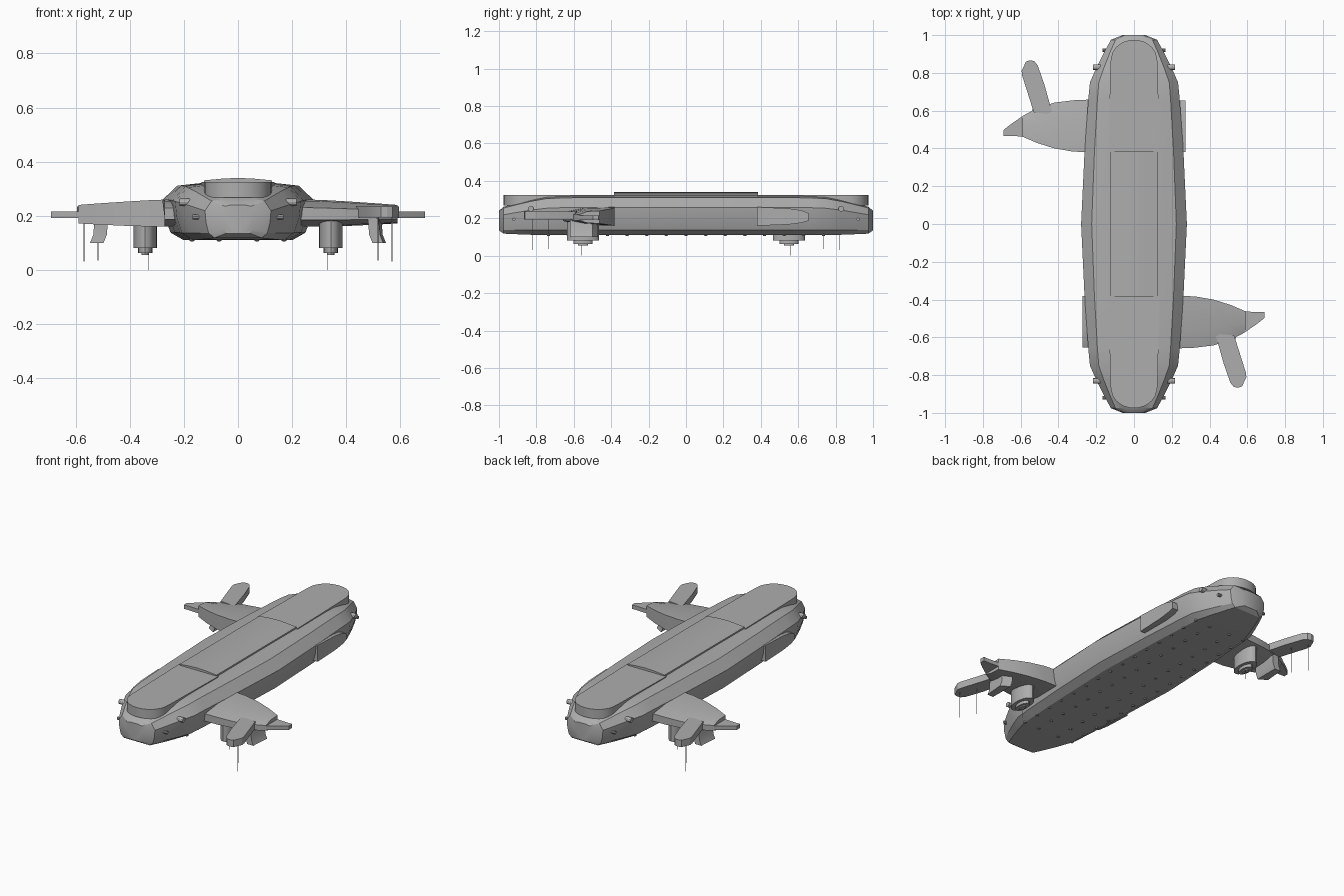
import bpy, bmesh, math
from mathutils import Matrix, Vector

if "Cube" in bpy.data.objects:
    bpy.data.objects.remove(bpy.data.objects["Cube"])

grey = bpy.data.materials.new("hull_grey")
grey.diffuse_color = (0.42, 0.42, 0.42, 1)
grey.use_nodes = True
grey.node_tree.nodes["Principled BSDF"].inputs["Base Color"].default_value = grey.diffuse_color


def finish(name, bm, turn, angle=30):
    """Turn a bmesh into an object, optionally rotated half a turn about z."""
    if turn:
        bm.transform(Matrix.Rotation(math.pi, 4, 'Z'))
    bmesh.ops.recalc_face_normals(bm, faces=bm.faces)
    me = bpy.data.meshes.new(name)
    bm.to_mesh(me)
    bm.free()
    me.materials.append(grey)
    ob = bpy.data.objects.new(name, me)
    bpy.context.collection.objects.link(ob)
    bpy.ops.object.select_all(action='DESELECT')
    ob.select_set(True)
    bpy.context.view_layer.objects.active = ob
    bpy.ops.object.shade_smooth_by_angle(angle=math.radians(angle))
    return ob


def loft(name, rings, turn=False, angle=30):
    bm = bmesh.new()
    vs = [[bm.verts.new(p) for p in r] for r in rings]
    n = len(vs[0])
    for a, b in zip(vs, vs[1:]):
        for i in range(n):
            j = (i + 1) % n
            bm.faces.new((a[i], a[j], b[j], b[i]))
    bm.faces.new(vs[0])
    bm.faces.new(vs[-1])
    return finish(name, bm, turn, angle)


def prism(name, outline, z0, z1, turn=False):
    return loft(name, [[(x, y, z) for x, y in outline] for z in (z0, z1)], turn)


def drum(name, centre, steps, turn=False, stretch=1, tilt=None, sides=20):
    """Stepped round body: steps are (radius, height) pairs."""
    m = Matrix.Translation(Vector(centre)) @ (tilt or Matrix())
    rings = [[m @ Vector((r * math.cos(t), r * stretch * math.sin(t), h))
              for t in [2 * math.pi * k / sides for k in range(sides)]] for r, h in steps]
    return loft(name, rings, turn)


# Hull: stations of (distance from middle, half width, bottom, top)
half = [(0, .28, .11, .322), (.38, .262, .11, .322), (.66, .242, .11, .32),
        (.75, .233, .11, .315), (.83, .198, .112, .30), (.91, .158, .115, .28),
        (.975, .122, .118, .262), (1.0, .06, .135, .24)]
stations = [(-y, w, b, t) for y, w, b, t in reversed(half)] + half[1:]
section = [(0, 0), (.72, 0), (.89, .13), (.97, .4), (1, .7), (.8, .95), (.45, 1), (0, 1)]
rings = []
for y, w, b, t in stations:
    side = [(f * w, b + g * (t - b)) for f, g in section]
    loop = side + [(-x, z) for x, z in side[-2:0:-1]]
    rings.append([(x, y, z) for x, z in loop])
loft("hull", rings, angle=28)

# Raised crown in the middle of the roof
crown = [(-.125, .30), (-.125, .331), (-.06, .337), (0, .34), (.06, .337), (.125, .331), (.125, .30)]
loft("roof_crown", [[(x, y, z) for x, z in crown] for y in (-.385, .385)])

for turn in (False, True):
    # Roof plate with a rounded overhanging end
    arc = [(.125 * math.cos(t), -.84 - .135 * abs(math.sin(t)) ** .8)
           for t in [math.pi * k / 14 for k in range(15)]]
    prism("end_roof_plate", [(.135, -.38)] + arc + [(-.135, -.38)], .268, .325, turn)
    # Rounded neck below the plate
    neck = []
    for z, r in ((.21, .075), (.27, .118)):
        neck.append([(r * math.cos(t), -.84 - r * math.sin(t), z)
                     for t in [math.pi * 2 * k / 24 for k in range(24)]])
    loft("plate_neck", neck, turn)

    # Extended wing: stations of (x, inner edge, outer edge, top, bottom)
    wing = []
    for x, y0, y1, zt, zb in ((.2, -.38, -.66, .262, .16), (.32, -.383, -.655, .258, .16),
                              (.42, -.4, -.643, .252, .163), (.51, -.428, -.615, .246, .167),
                              (.59, -.462, -.572, .24, .172)):
        m, h = y0 + (y1 - y0) * .6, zt - zb
        wing.append([(x, y0, zb), (x, y0, zt), (x, m, zt - .05 * h), (x, y1, zt - .3 * h),
                     (x, y1, zb + .25 * h), (x, m, zb + .05 * h)])
    loft("wing", wing, turn)
    prism("wing_tip", [(.58, -.462), (.65, -.467), (.692, -.467), (.692, -.497),
                       (.65, -.53), (.58, -.578)], .192, .216, turn)

    # Folded wing pod on the opposite flank
    pod = [(-.38, .16), (-.38, .26), (-.55, .253), (-.62, .242), (-.655, .228),
           (-.655, .187), (-.62, .176), (-.55, .167)]
    loft("folded_pod", [[(x, y, z) for y, z in pod] for x in (-.2, -.272)], turn)

    # Swept fin reaching outward from the wing
    prism("fin", [(.43, -.58), (.475, -.74), (.51, -.84), (.528, -.862), (.55, -.867),
                  (.572, -.86), (.595, -.81), (.592, -.785), (.53, -.59)], .193, .235, turn)

    # Engine under the wing and its nozzle
    drum("engine", (.343, -.55, 0), [(.044, .19), (.044, .08), (.026, .08), (.026, .062),
                                     (.014, .062), (.014, .055)], turn, 1.95)
    # Small slanted pylon pod under the outer wing
    loft("outer_pylon", [[(x + dx, y, z) for x, y in
                          ((.485, -.62), (.525, -.62), (.535, -.5), (.485, -.47))]
                         for dx, z in ((-.005, .19), (0, .13), (.012, .10))], turn)

    # Thin hanging probes
    for x, y, z0, z1 in ((.332, -.56, 0, .07), (.57, -.82, .03, .2), (.517, -.735, .035, .2)):
        drum("probe", (x, y, 0), [(.0016, z0), (.0016, z1)], turn, sides=6)

    # Side pegs and small nose lamps
    for s in (-1, 1):
        tilt = Matrix.Rotation(s * math.pi / 2, 4, 'Y')
        drum("side_peg", (0, -.83, .25), [(.014, .13), (.014, .216)], turn, 1.1, tilt, 12)
        drum("nose_lamp", (0, -.92, .195), [(.009, .12), (.009, .168)], turn, 1, tilt, 10)

# Rows of small studs beneath the hull
for i in range(15):
    y = -.735 + .105 * i
    for x in (-.17, -.07, .07, .17):
        drum("belly_stud", (x, y, 0), [(.009, .115), (.009, .108), (.005, .105)], sides=8)
